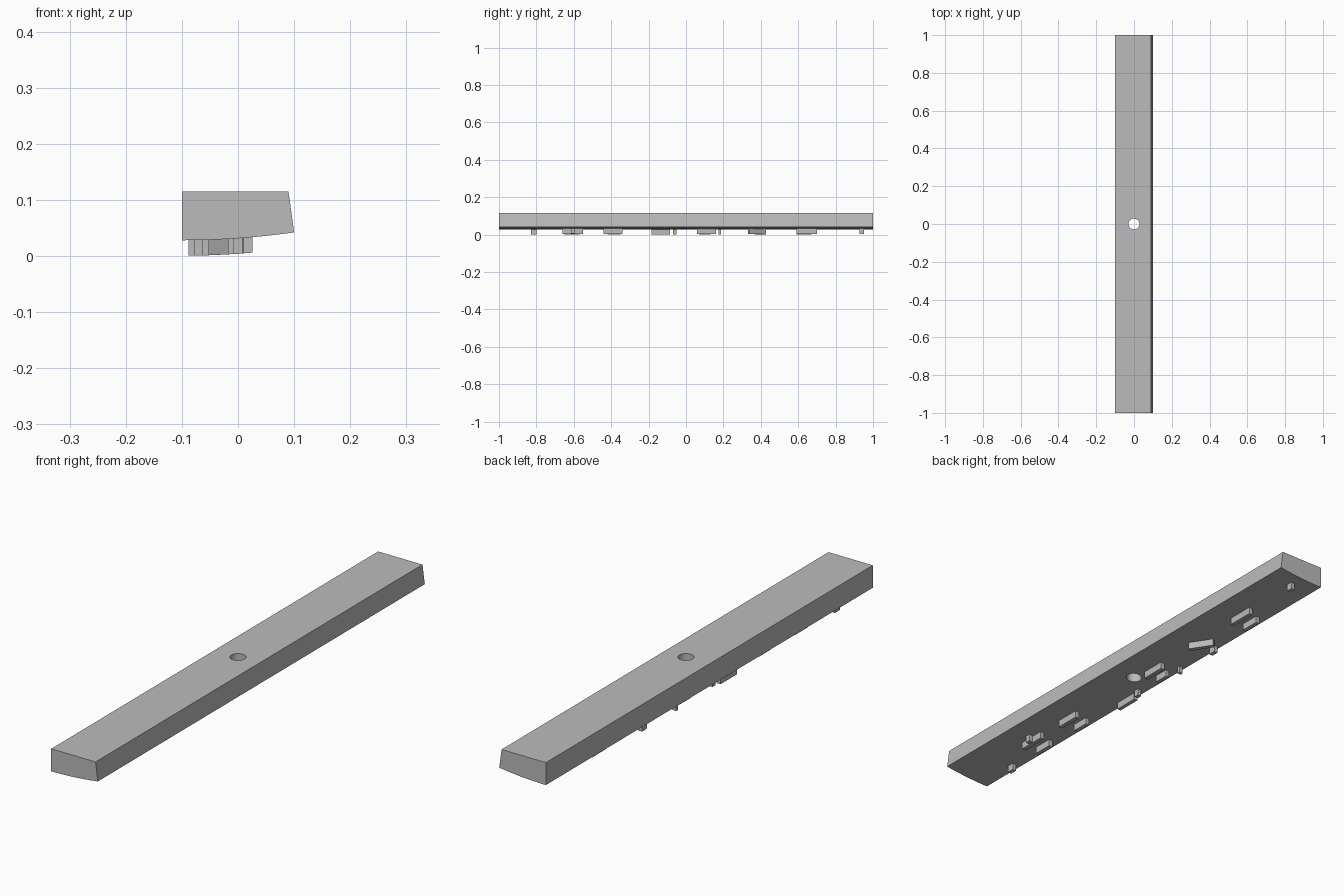
import bpy, bmesh, math

cube = bpy.data.objects.get("Cube")
if cube:
    bpy.data.objects.remove(cube, do_unlink=True)

# One plain grey
grey = bpy.data.materials.new("plain grey")
grey.use_nodes = True
colour = (0.5, 0.5, 0.5, 1)
grey.diffuse_color = colour
grey.node_tree.nodes["Principled BSDF"].inputs["Base Color"].default_value = colour


def underside(x):
    """Height of the gently curved underside."""
    return 0.028 + 0.014 * ((x + 0.1) / 0.2) ** 2


def prism(name, outline, depth_vec, place=None):
    """Extrude a closed outline of 3D points into a solid."""
    bm = bmesh.new()
    face = bm.faces.new([bm.verts.new(p) for p in outline])
    res = bmesh.ops.extrude_face_region(bm, geom=[face])
    moved = [v for v in res["geom"] if isinstance(v, bmesh.types.BMVert)]
    bmesh.ops.translate(bm, verts=moved, vec=depth_vec)
    bmesh.ops.recalc_face_normals(bm, faces=bm.faces)
    mesh = bpy.data.meshes.new(name)
    bm.to_mesh(mesh)
    bm.free()
    obj = bpy.data.objects.new(name, mesh)
    bpy.context.collection.objects.link(obj)
    mesh.materials.append(grey)
    return obj


# Bar: curved underside, one slanted long side
steps = 12
xs = [-0.1 + 0.2 * i / steps for i in range(steps + 1)]
profile = [(x, -1, underside(x)) for x in xs] + [(0.09, -1, 0.115), (-0.1, -1, 0.115)]
bar = prism("bar", profile, (0, 2, 0))

# Centre hole
bpy.ops.mesh.primitive_cylinder_add(vertices=32, radius=0.029, depth=0.4)
cutter = bpy.context.object
cutter.name = "hole_cutter"
cutter.data.materials.append(grey)
cut = bar.modifiers.new("hole", "BOOLEAN")
cut.object = cutter
cut.solver = "EXACT"
bpy.context.view_layer.objects.active = bar
bar.select_set(True)
bpy.ops.object.modifier_apply(modifier="hole")
bpy.data.objects.remove(cutter, do_unlink=True)

bpy.ops.object.select_all(action="DESELECT")
bar.select_set(True)
bpy.ops.object.shade_smooth_by_angle(angle=math.radians(30))


def rib(name, x, y, length, width=0.016, turn=0):
    """Plain raised rib following the underside; turn is in degrees from y."""
    a = math.radians(turn)
    outline = []
    for u, v in ((-1, -1), (1, -1), (1, 1), (-1, 1)):
        du, dv = u * width / 2, v * length / 2
        px = x + du * math.cos(a) - dv * math.sin(a)
        py = y + du * math.sin(a) + dv * math.cos(a)
        outline.append((px, py, underside(px) - 0.0275))
    return prism(name, outline, (0, 0, 0.032))


# Long plain ribs, x, y, length and turn
for i, (x, y, length, turn) in enumerate([
        (0.0, -0.605, 0.11, 0), (0.0, -0.39, 0.1, 0), (-0.08, -0.135, 0.1, 0),
        (-0.01, 0.11, 0.1, 0), (-0.02, 0.38, 0.1, 30), (0.0, 0.645, 0.11, 0)]):
    rib(f"long_rib_{i + 1}", x, y, length, turn=turn)

# Short plain ribs beside them
for i, (x, y, length) in enumerate([
        (-0.07, -0.815, 0.03), (-0.06, -0.61, 0.08), (-0.06, -0.385, 0.07),
        (-0.07, -0.06, 0.02), (-0.06, 0.1, 0.06), (-0.08, 0.18, 0.012),
        (-0.08, 0.38, 0.03), (-0.06, 0.63, 0.08), (0.0, 0.94, 0.025)]):
    rib(f"short_rib_{i + 1}", x, y, length)

# Small end stud that reaches toward the slanted side
rib("edge_stud", 0.018, -0.605, 0.02)
